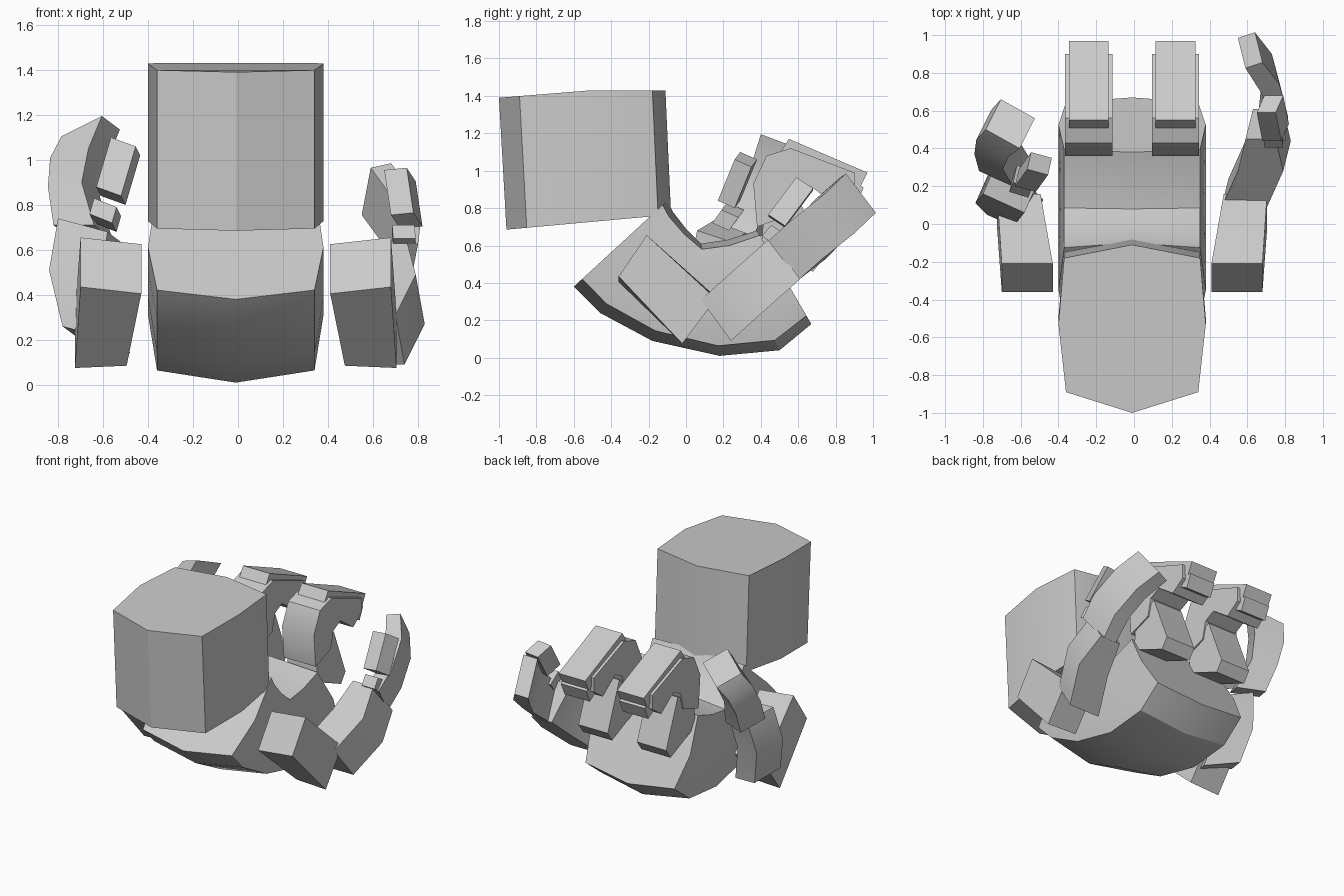
import bpy, bmesh, math
from mathutils import Vector as V

if "Cube" in bpy.data.objects:
    bpy.data.objects.remove(bpy.data.objects["Cube"])

CX = -0.01  # mirror plane of palm and wrist


def loft(name, rings, smooth=True):
    """Skin a list of equal-length vertex rings and cap both ends."""
    bm = bmesh.new()
    vs = [[bm.verts.new(p) for p in r] for r in rings]
    n = len(vs[0])
    for a, b in zip(vs, vs[1:]):
        for i in range(n):
            j = (i + 1) % n
            bm.faces.new((a[i], a[j], b[j], b[i]))
    bm.faces.new(vs[0])
    bm.faces.new(vs[-1])
    bmesh.ops.recalc_face_normals(bm, faces=bm.faces)
    me = bpy.data.meshes.new(name)
    bm.to_mesh(me)
    bm.free()
    ob = bpy.data.objects.new(name, me)
    bpy.context.collection.objects.link(ob)
    if smooth:
        bpy.context.view_layer.objects.active = ob
        ob.select_set(True)
        bpy.ops.object.shade_smooth_by_angle(angle=math.radians(30))
        ob.select_set(False)
    return ob


def limb(name, centres, w, t, mirror=False):
    """Rectangular bar along centres; w and t are half-size vectors (one, or one per centre)."""
    ws = w if isinstance(w, list) else [w] * len(centres)
    ts = t if isinstance(t, list) else [t] * len(centres)
    rings = []
    for c, a, b in zip(centres, ws, ts):
        c, a, b = V(c), V(a), V(b)
        ring = [c + a + b, c + a - b, c - a - b, c - a + b]
        if mirror:
            ring = [V((2 * CX - p.x, p.y, p.z)) for p in ring]
        rings.append(ring)
    return loft(name, rings)


def extrude_x(name, profile, x0, x1):
    return loft(name, [[(x, y, z) for y, z in profile] for x in (x0, x1)])


# Wrist: eight-sided upright block, slightly leaning
plan = [(0, -1), (.35, -.89), (.39, -.53), (.36, -.18), (0, -.11),
        (-.36, -.18), (-.39, -.53), (-.35, -.89)]
top, low = [], []
for x, y in plan:
    f = (y + 1) / .89
    top.append((CX + x, y, 1.39 + .04 * min(1, f * 1.8)))
    low.append((CX + x, -.96 + f * .88, .685 + .08 * f))
loft("wrist", [low, top])

# Palm: ridged cross-section swept along a cupped profile
outer = [(-.60, .38), (-.46, .24), (-.18, .09), (.18, .01), (.50, .04), (.67, .18)]
inner = [(-.10, .84), (-.07, .78), (0, .69), (.08, .61), (.22, .63), (.38, .68)]
section = [(0, 0), (.35, .09), (.39, .5), (.36, .95), (0, 1),
           (-.36, .95), (-.39, .5), (-.35, .09)]
rings = []
for o, i in zip(outer, inner):
    rings.append([(CX + x, o[0] + (i[0] - o[0]) * f, o[1] + (i[1] - o[1]) * f)
                  for x, f in section])
loft("palm", rings)

# Two middle fingers: base block, bent segment, top pad and small pad
base = [(.40, .58), (.68, .46), (.73, .53), (.60, .86), (.42, .80)]
bend = [(.38, .70), (.55, .76), (.58, .88), (.66, .92), (.80, .82),
        (.90, .89), (.90, .99), (.56, 1.12), (.43, 1.08), (.36, .93)]
pad = [(.50, 1.09), (.55, 1.17), (.97, .99), (.93, .91)]
small = [(.84, .86), (.88, .95), (.95, .91), (.91, .82)]
for side, s in (("left", -1), ("right", 1)):
    x = CX + .23 * s
    extrude_x(side + "_finger_base", base, x - .115, x + .115)
    extrude_x(side + "_finger_bend", bend, x - .125, x + .125)
    extrude_x(side + "_finger_pad", pad, x - .105, x + .105)
    extrude_x(side + "_finger_small_pad", small, x - .10, x + .10)

# Outer digit roots, mirrored on both sides
for side, m in (("right", False), ("left", True)):
    limb(side + "_digit_root", [(.545, -.285, .53), (.59, .07, .20)],
         [(0, .075, .11), (0, .09, .12)], [(.135, 0, .015), (.115, 0, -.005)], m)

# Right outer digit, reaching back
limb("right_digit_middle", [(.60, .16, .20), (.69, .36, .38), (.69, .53, .53)],
     (.02, .08, -.11), [(.12, 0, 0), (.12, 0, 0), (.08, 0, 0)])
limb("right_digit_tip", [(.73, .52, .52), (.745, .66, .635), (.70, .80, .76), (.615, .92, .87)],
     (-.02, .08, -.105), [(.05, 0, 0), (.05, -.01, 0), (.05, .02, .01), (.045, .015, .01)])
limb("right_digit_pad", [(.75, .485, .73), (.72, .635, .93)], (.02, .045, -.03), (.05, 0, .005))
limb("right_digit_small_pad", [(.74, .45, .62), (.735, .50, .68)], (.0, .045, -.03), (.05, 0, 0))

# Left outer digit, curling upward
limb("left_digit_middle", [(-.63, .09, .20), (-.69, .15, .45), (-.65, .20, .68)],
     (.04, .09, -.03), (.11, -.05, -.03))
limb("left_digit_tip",
     [(-.69, .32, .68), (-.73, .41, .86), (-.71, .48, 1.00), (-.655, .53, 1.12)],
     (.04, .08, -.03), [(.09, -.04, 0), (.075, -.04, .01), (.085, -.045, .02), (.09, -.05, .045)])
limb("left_digit_pad", [(-.565, .23, .84), (-.50, .32, 1.06)], (.01, .045, -.02), (.055, -.015, -.02))
limb("left_digit_small_pad", [(-.60, .20, .72), (-.58, .25, .79)], (.01, .045, -.02), (.05, -.015, -.02))
